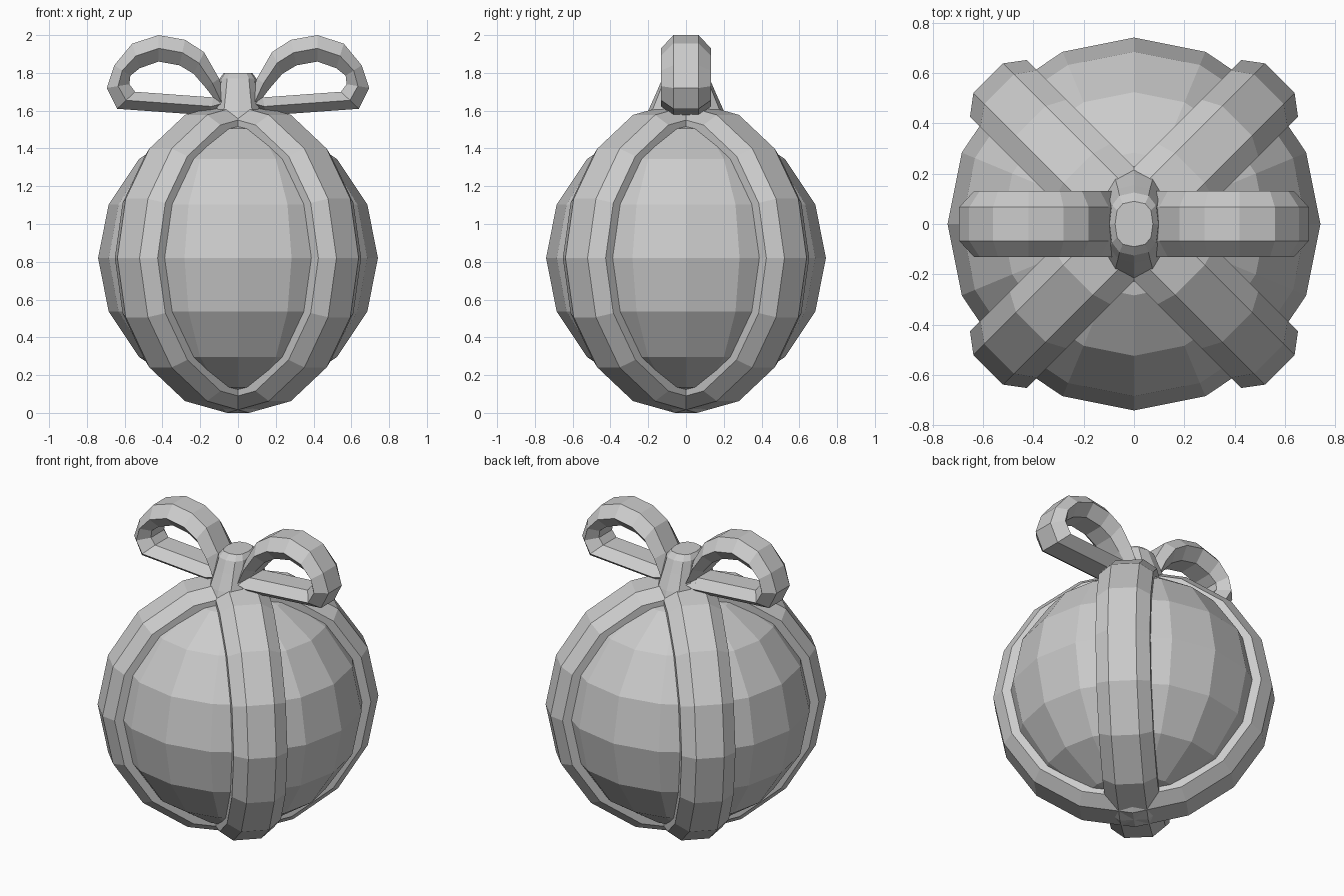
import bpy, bmesh
from math import sin, cos, pi, radians, copysign
from mathutils import Matrix

if "Cube" in bpy.data.objects:
    bpy.data.objects.remove(bpy.data.objects["Cube"])

CZ = 0.82  # height of the ball centre


def loft(name, rings, closed):
    """Skin equal-length rings of points; closed joins the last to the first, else caps."""
    bm = bmesh.new()
    loops = [[bm.verts.new(p) for p in ring] for ring in rings]
    n = len(loops[0])
    for i in range(len(loops) if closed else len(loops) - 1):
        a, b = loops[i], loops[(i + 1) % len(loops)]
        for j in range(n):
            k = (j + 1) % n
            bm.faces.new((a[j], a[k], b[k], b[j]))
    if not closed:
        bm.faces.new(loops[0])
        bm.faces.new(loops[-1])
    bmesh.ops.recalc_face_normals(bm, faces=bm.faces)
    mesh = bpy.data.meshes.new(name)
    bm.to_mesh(mesh)
    bm.free()
    obj = bpy.data.objects.new(name, mesh)
    bpy.context.collection.objects.link(obj)
    return obj


# Faceted ball
bpy.ops.mesh.primitive_uv_sphere_add(segments=16, ring_count=8, radius=0.741, location=(0, 0, CZ))
bpy.context.object.name = "ball"

# Two crossed ribbons: chamfered band section (radius, side offset) swept round the ball
section = [(0.68, -0.16), (0.762, -0.16), (0.82, -0.083),
           (0.82, 0.083), (0.762, 0.16), (0.68, 0.16)]
for name, angle in (("ribbon_a", 45), ("ribbon_b", -45)):
    rings = []
    for i in range(16):
        a = i * pi / 8
        rings.append([(r * cos(a), t, CZ + r * sin(a)) for r, t in section])
    ribbon = loft(name, rings, True)
    ribbon.data.transform(Matrix.Rotation(radians(angle), 4, 'Z'))

# Bow loops: outer and inner outline (x, z) with a flattened hexagonal section
outer = [(0.05, 1.62), (0.10, 1.77), (0.18, 1.91), (0.28, 1.975), (0.42, 2.0),
         (0.56, 1.955), (0.655, 1.84), (0.695, 1.72), (0.64, 1.61), (0.15, 1.575)]
inner = [(0.12, 1.655), (0.17, 1.72), (0.235, 1.795), (0.31, 1.84), (0.42, 1.86),
         (0.52, 1.825), (0.57, 1.785), (0.575, 1.74), (0.545, 1.70), (0.13, 1.67)]
for name, s in (("bow_right", 1), ("bow_left", -1)):
    rings = []
    for (ox, oz), (ix, iz) in zip(outer, inner):
        mx, mz = (ox + ix) / 2, (oz + iz) / 2
        rings.append([(s * ox, -0.067, oz), (s * ox, 0.067, oz), (s * mx, 0.132, mz),
                      (s * ix, 0.067, iz), (s * ix, -0.067, iz), (s * mx, -0.132, mz)])
    loft(name, rings, True)

# Knot: flared, rounded-square rings (z, half width, half depth)
levels = [(1.50, 0.14, 0.235), (1.60, 0.125, 0.20), (1.70, 0.107, 0.155),
          (1.77, 0.097, 0.125), (1.80, 0.075, 0.09)]


def soft(v):
    return copysign(abs(v) ** 0.75, v) if abs(v) > 1e-6 else 0.0


loft("knot", [[(rx * soft(cos(i * pi / 6)), ry * soft(sin(i * pi / 6)), z) for i in range(12)]
              for z, rx, ry in levels], False)
